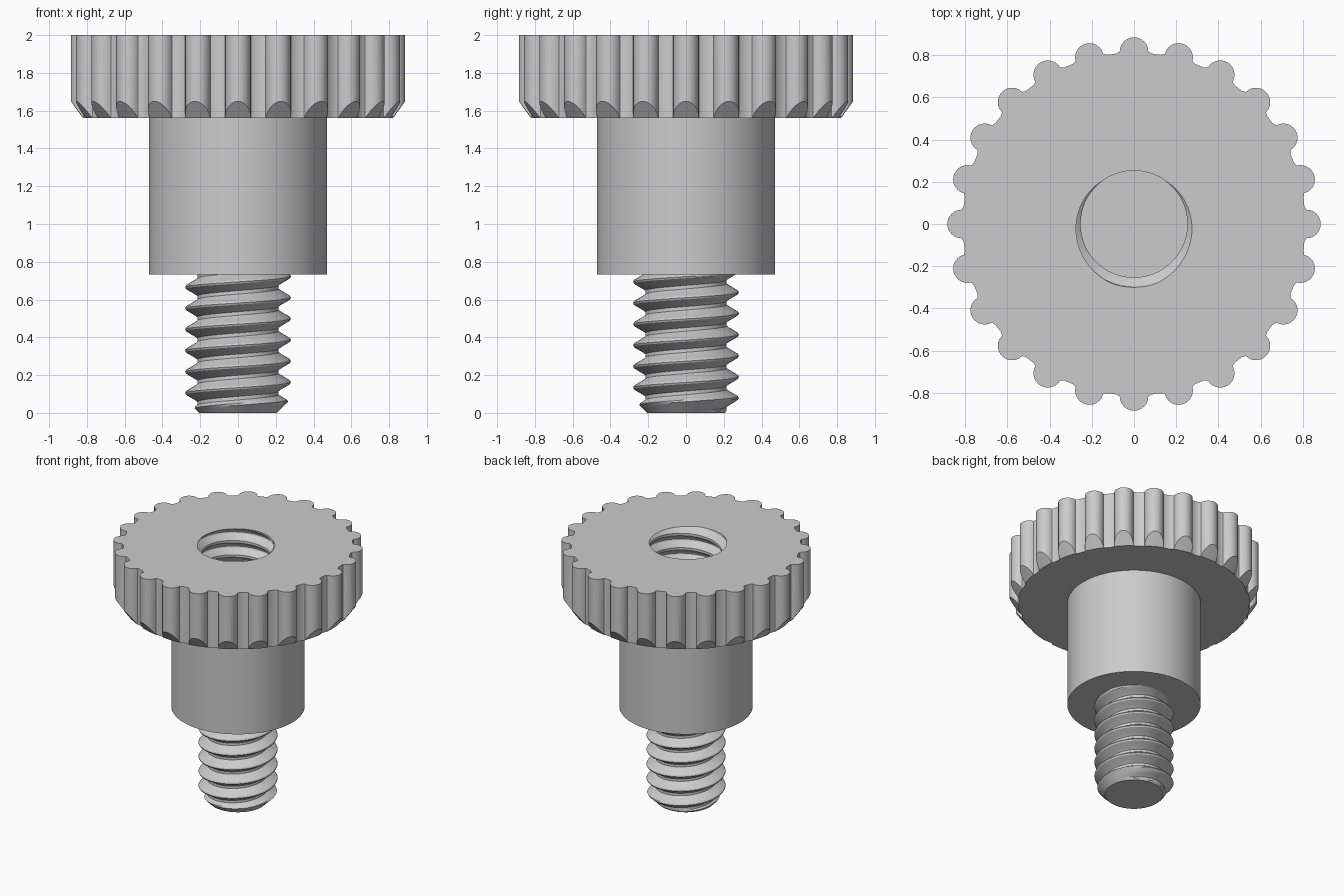
import bpy, bmesh
from math import sin, cos, pi, atan2, hypot, radians, ceil

if "Cube" in bpy.data.objects:
    bpy.data.objects.remove(bpy.data.objects["Cube"])

PITCH = 0.112
LOBES = 24
KNOB_Z, SLEEVE_Z, TOP_Z = 1.56, 0.733, 2.0
SLEEVE_R, DISC_R = 0.472, 0.82

steel = bpy.data.materials.new("grey steel")
steel.use_nodes = True
steel.diffuse_color = (0.6, 0.6, 0.6, 1)
steel.node_tree.nodes["Principled BSDF"].inputs["Base Color"].default_value = steel.diffuse_color


def skin(name, rings, cap=False, flip=False):
    """Join rings of (radius, angle, z) points into a surface; cap fills the first ring."""
    bm = bmesh.new()
    rows = [[bm.verts.new((r * cos(a), r * sin(a), z)) for r, a, z in ring] for ring in rings]
    for low, high in zip(rows, rows[1:]):
        for i in range(len(low) - 1):
            quad = [low[i], low[i + 1], high[i + 1], high[i]]
            bm.faces.new(quad[::-1] if flip else quad)
    if cap:
        floor = rows[0][:-1]
        bm.faces.new(floor if flip else floor[::-1])
    bmesh.ops.remove_doubles(bm, verts=bm.verts, dist=0.00005)
    mesh = bpy.data.meshes.new(name)
    bm.to_mesh(mesh)
    bm.free()
    obj = bpy.data.objects.new(name, mesh)
    obj.data.materials.append(steel)
    bpy.context.collection.objects.link(obj)
    bpy.ops.object.select_all(action="DESELECT")
    obj.select_set(True)
    bpy.context.view_layer.objects.active = obj
    bpy.ops.object.shade_smooth_by_angle(angle=radians(30))
    return obj


def circle(radius, z, angles):
    return [(radius, a, z) for a in angles]


def thread(angles, z0, z1, crest_z, radius):
    """Rings that follow a right-handed helix, clamped flat at both ends."""
    steps = 12
    turns = ceil((z1 - z0) / PITCH) + 2
    start = crest_z - ceil((crest_z - z0) / PITCH + 1) * PITCH
    rings = []
    for i in range((turns + 2) * steps + 1):
        ring = []
        for a in angles:
            z = start + PITCH * (i / steps + a / (2 * pi))
            z = min(max(z, z0), z1)
            turn = (z - crest_z) / PITCH - a / (2 * pi)
            t = 2 * abs(turn - round(turn))
            ring.append((radius(t, z), a, z))
        rings.append(ring)
    return rings


def flank(t):
    return min(max((t - 0.12) / 0.68, 0), 1)


# Scalloped knob outline: one round lobe and one flat valley per step
outline = []
for k in range(LOBES):
    base = 2 * pi * k / LOBES
    for j in range(13):
        phi = radians(-90 + 15 * j)
        x, y = 0.817 + 0.068 * cos(phi), 0.068 * sin(phi)
        outline.append((hypot(x, y), base + atan2(y, x)))
    for share in (0.4, 0.6):
        outline.append((0.812, base + 2 * pi * share / LOBES))
outline.append((outline[0][0], outline[0][1] + 2 * pi))
angles = [a for r, a in outline]

# Threaded socket sunk into the top
socket = thread(angles, 1.2, TOP_Z, TOP_Z + PITCH / 4,
                lambda t, z: 0.3 - 0.047 * flank(t))
skin("threaded_socket", socket, cap=True, flip=True).data.flip_normals()
bpy.context.object.data.flip_normals()

# Knob: underside, chamfered lobe ends, grip wall and top face
skin("knob", [
    circle(SLEEVE_R, KNOB_Z, angles),
    [(min(r, DISC_R), a, KNOB_Z) for r, a in outline],
    [(r, a, KNOB_Z + 1.38 * max(r - DISC_R, 0)) for r, a in outline],
    [(r, a, TOP_Z) for r, a in outline],
])
skin("knob_top", [[(r, a, TOP_Z) for r, a in outline], socket[-1]])

# Plain sleeve under the knob
even = [2 * pi * i / 96 for i in range(97)]
skin("sleeve", [circle(SLEEVE_R, SLEEVE_Z, even), circle(SLEEVE_R, KNOB_Z, even)], cap=True)

# Threaded stud with a chamfered tip
skin("threaded_stud",
     thread(even, 0, SLEEVE_Z, 0.05,
            lambda t, z: min(0.28 - 0.065 * flank(t), 0.205 + z)), cap=True)
